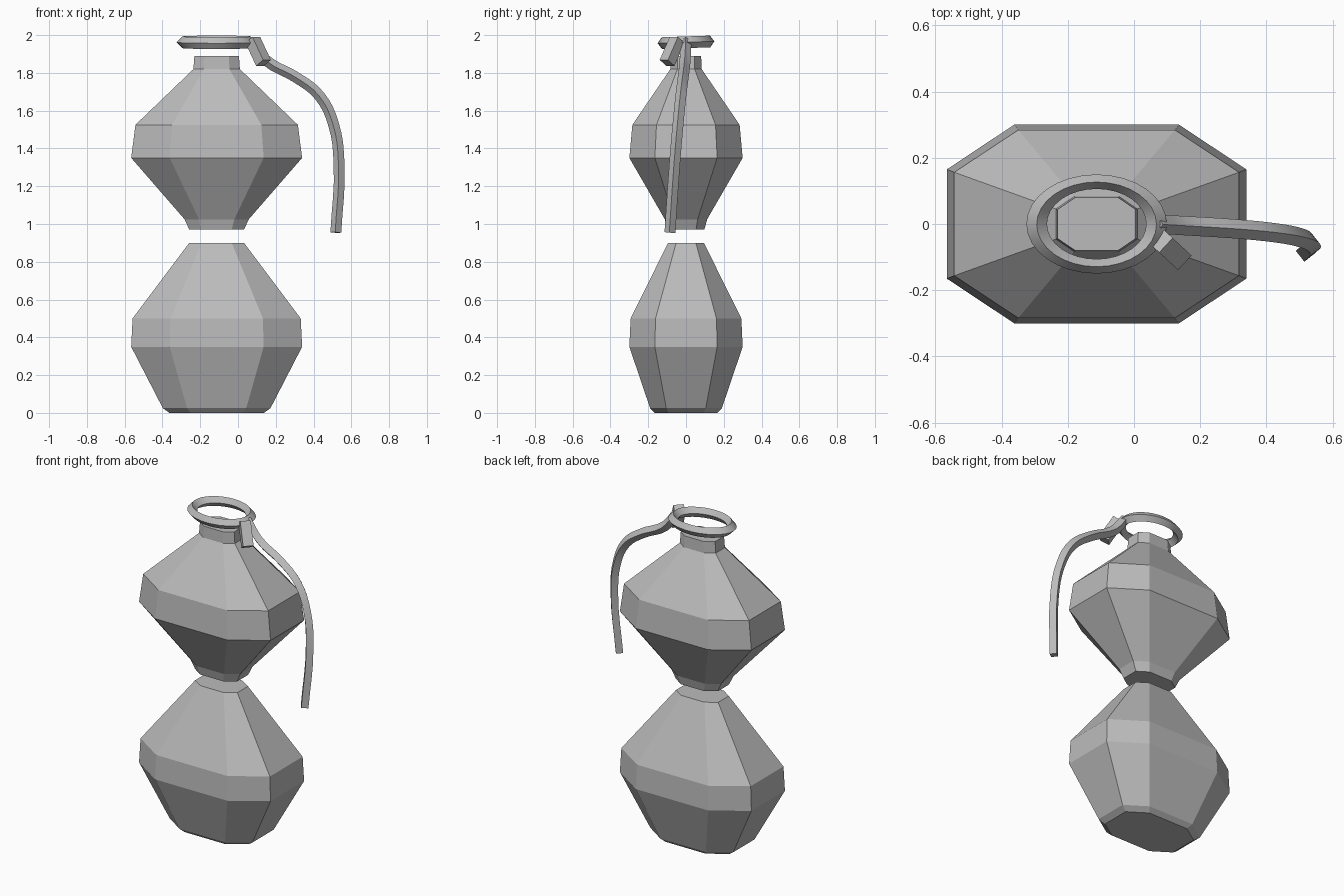
import bpy, bmesh, math
from mathutils import Vector

if "Cube" in bpy.data.objects:
    bpy.data.objects.remove(bpy.data.objects["Cube"], do_unlink=True)

AXIS_X = -0.113   # vertical axis shared by the bulbs and the ring
CORNER = 0.55     # where the octagon corners sit along each side

grey = bpy.data.materials.new("plain_grey")
grey.use_nodes = True
colour = (0.5, 0.5, 0.5, 1)
grey.diffuse_color = colour
grey.node_tree.nodes["Principled BSDF"].inputs["Base Color"].default_value = colour


def finish(obj, name):
    obj.name = name
    obj.data.materials.clear()
    obj.data.materials.append(grey)
    return obj


def octagon_loft(name, profile):
    """Stack flattened octagons given as (z, half width, half depth)."""
    bm = bmesh.new()
    rings = []
    for z, hx, hy in profile:
        cx, cy = hx * CORNER, hy * CORNER
        outline = [(hx, -cy), (hx, cy), (cx, hy), (-cx, hy),
                   (-hx, cy), (-hx, -cy), (-cx, -hy), (cx, -hy)]
        rings.append([bm.verts.new((AXIS_X + x, y, z)) for x, y in outline])
    for low, high in zip(rings, rings[1:]):
        for i in range(8):
            j = (i + 1) % 8
            bm.faces.new((low[i], low[j], high[j], high[i]))
    bm.faces.new(rings[0][::-1])
    bm.faces.new(rings[-1])
    mesh = bpy.data.meshes.new(name)
    bm.to_mesh(mesh)
    bm.free()
    obj = bpy.data.objects.new(name, mesh)
    bpy.context.collection.objects.link(obj)
    return finish(obj, name)


# Two faceted bulbs
octagon_loft("lower_bulb", [
    (0, 0.25, 0.165), (0.025, 0.285, 0.19), (0.35, 0.4525, 0.3),
    (0.5, 0.445, 0.293), (0.9, 0.145, 0.095)])
octagon_loft("upper_bulb", [
    (0.97, 0.145, 0.097), (1.025, 0.17, 0.112), (1.35, 0.4525, 0.3),
    (1.525, 0.43, 0.284), (1.82, 0.123, 0.083)])
octagon_loft("neck", [(1.82, 0.123, 0.083), (1.89, 0.118, 0.08)])

# Oval ring with a diamond section
bpy.ops.mesh.primitive_torus_add(
    major_segments=32, minor_segments=4, major_radius=0.181,
    minor_radius=0.031, location=(AXIS_X, 0, 1.962))
ring = finish(bpy.context.object, "top_ring")
ring.scale.y = 0.707
ring.rotation_euler.x = math.radians(2)
bpy.ops.object.shade_smooth_by_angle(angle=math.radians(30))

# Small block hanging from the ring
start, end = Vector((0.078, -0.047, 1.975)), Vector((0.135, -0.1, 1.853))
bpy.ops.mesh.primitive_cube_add(size=1, location=(start + end) / 2)
block = finish(bpy.context.object, "hinge_block")
block.scale = (0.06, 0.06, (end - start).length)
block.rotation_euler = (end - start).to_track_quat('Z', 'Y').to_euler()

# Curved lever with a four-sided section
path = [(0.065, 0, 1.97), (0.15, -0.005, 1.865), (0.31, -0.015, 1.775),
        (0.43, -0.027, 1.68), (0.505, -0.042, 1.53), (0.535, -0.06, 1.32),
        (0.518, -0.085, 0.955)]
curve = bpy.data.curves.new("lever", 'CURVE')
curve.dimensions = '3D'
curve.resolution_u = 4
curve.bevel_depth = 0.029
curve.bevel_resolution = 0
curve.use_fill_caps = True
spline = curve.splines.new('BEZIER')
spline.bezier_points.add(len(path) - 1)
for point, co in zip(spline.bezier_points, path):
    point.co = co
    point.handle_left_type = point.handle_right_type = 'AUTO'
lever = bpy.data.objects.new("lever", curve)
bpy.context.collection.objects.link(lever)
bpy.ops.object.select_all(action='DESELECT')
lever.select_set(True)
bpy.context.view_layer.objects.active = lever
bpy.ops.object.convert(target='MESH')
lever = finish(bpy.context.object, "lever")
bpy.ops.object.shade_smooth_by_angle(angle=math.radians(30))
